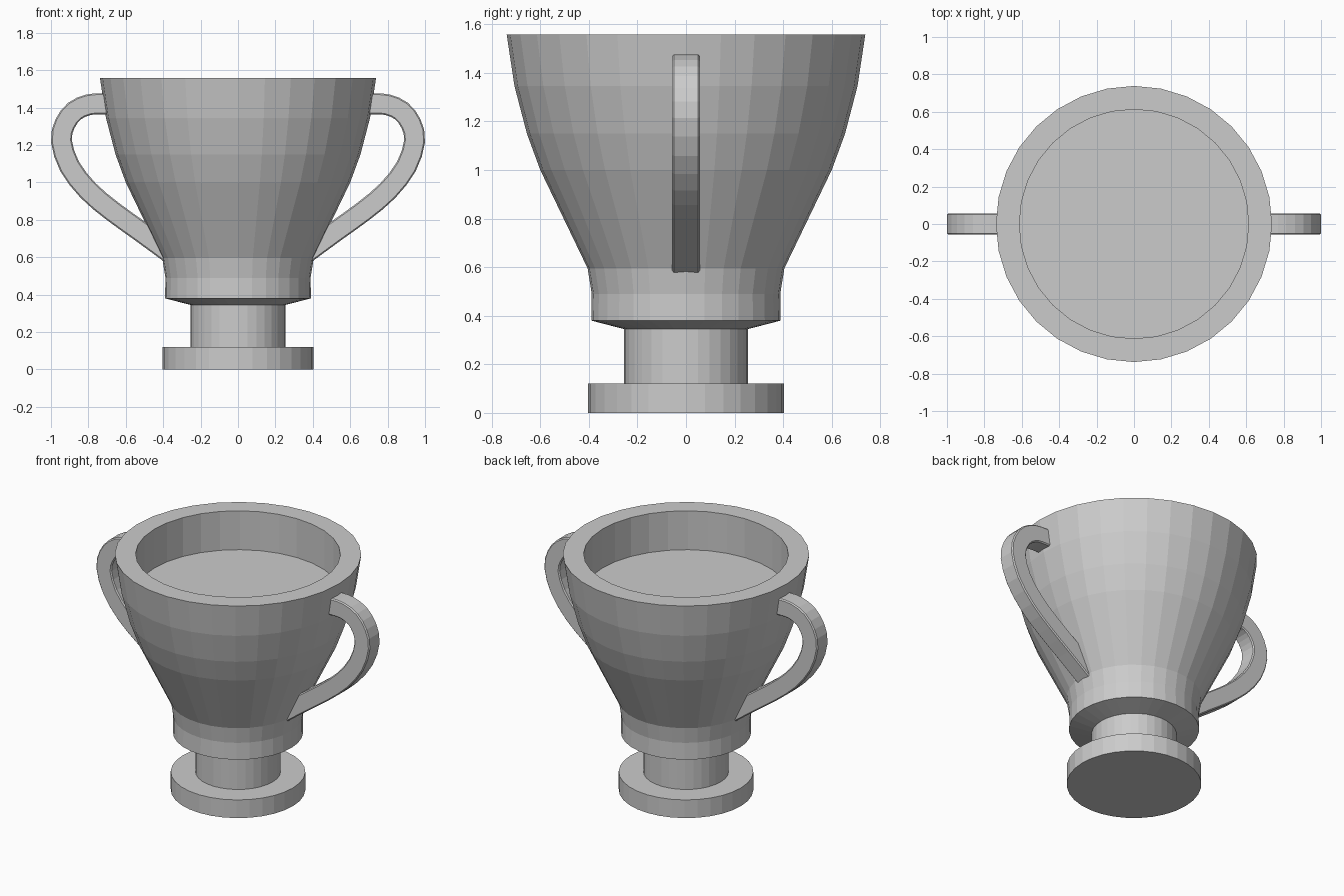
import bpy, bmesh, math
from mathutils import Vector

if "Cube" in bpy.data.objects:
    bpy.data.objects.remove(bpy.data.objects["Cube"])

SIDES = 32


def finish(bm, name):
    bmesh.ops.recalc_face_normals(bm, faces=bm.faces)
    me = bpy.data.meshes.new(name)
    bm.to_mesh(me)
    bm.free()
    ob = bpy.data.objects.new(name, me)
    bpy.context.collection.objects.link(ob)
    return ob


def lathe(name, profile):
    """Revolve (radius, z) points around z and cap both ends."""
    bm = bmesh.new()
    rings = []
    for r, z in profile:
        rings.append([bm.verts.new((r * math.cos(2 * math.pi * i / SIDES),
                                    r * math.sin(2 * math.pi * i / SIDES), z))
                      for i in range(SIDES)])
    for a, b in zip(rings, rings[1:]):
        for i in range(SIDES):
            j = (i + 1) % SIDES
            bm.faces.new((a[i], a[j], b[j], b[i]))
    bm.faces.new(rings[0])
    bm.faces.new(rings[-1])
    return finish(bm, name)


def smooth_path(pts, steps):
    """Catmull-Rom through the points."""
    p = [2 * pts[0] - pts[1]] + pts + [2 * pts[-1] - pts[-2]]
    out = []
    for a, b, c, d in zip(p, p[1:], p[2:], p[3:]):
        for k in range(steps):
            t = k / steps
            out.append(0.5 * (2 * b + (c - a) * t + (2 * a - 5 * b + 4 * c - d) * t ** 2
                              + (3 * b - a - 3 * c + d) * t ** 3))
    return out + [pts[-1]]


def handle(name, side):
    """Sweep a chamfered rectangle along the ear-shaped path."""
    pts = [Vector((x * side, 0, z)) for x, z in (
        (0.34, 0.605), (0.52, 0.737), (0.67, 0.845), (0.80, 0.955), (0.90, 1.085),
        (0.944, 1.22), (0.925, 1.314), (0.873, 1.382), (0.80, 1.415), (0.73, 1.42), (0.66, 1.42))]
    path = smooth_path(pts, 2)
    w, h, c = 0.057, 0.056, 0.007
    section = [(w - c, h), (w, h - c), (w, c - h), (w - c, -h),
               (c - w, -h), (-w, c - h), (-w, h - c), (c - w, h)]
    bm = bmesh.new()
    rings = []
    y_axis = Vector((0, 1, 0))
    for i, p in enumerate(path):
        tangent = (path[min(i + 1, len(path) - 1)] - path[max(i - 1, 0)]).normalized()
        normal = tangent.cross(y_axis)
        rings.append([bm.verts.new(p + y_axis * u + normal * v) for u, v in section])
    n = len(section)
    for a, b in zip(rings, rings[1:]):
        for i in range(n):
            j = (i + 1) % n
            bm.faces.new((a[i], a[j], b[j], b[i]))
    bm.faces.new(rings[0])
    bm.faces.new(rings[-1])
    return finish(bm, name)


# Foot and stem
lathe("foot", [(0.403, 0), (0.403, 0.12)])
lathe("stem", [(0.255, 0.12), (0.255, 0.345)])

# Bowl: outside from the bottom up, over the flat rim, down to the inner floor
lathe("bowl", [(0.255, 0.345), (0.39, 0.38), (0.388, 0.49), (0.405, 0.595), (0.60, 1.0),
               (0.655, 1.15), (0.706, 1.345), (0.738, 1.557), (0.613, 1.557), (0.613, 1.30)])

# Two mirrored handles
handle("handle_right", 1)
handle("handle_left", -1)
